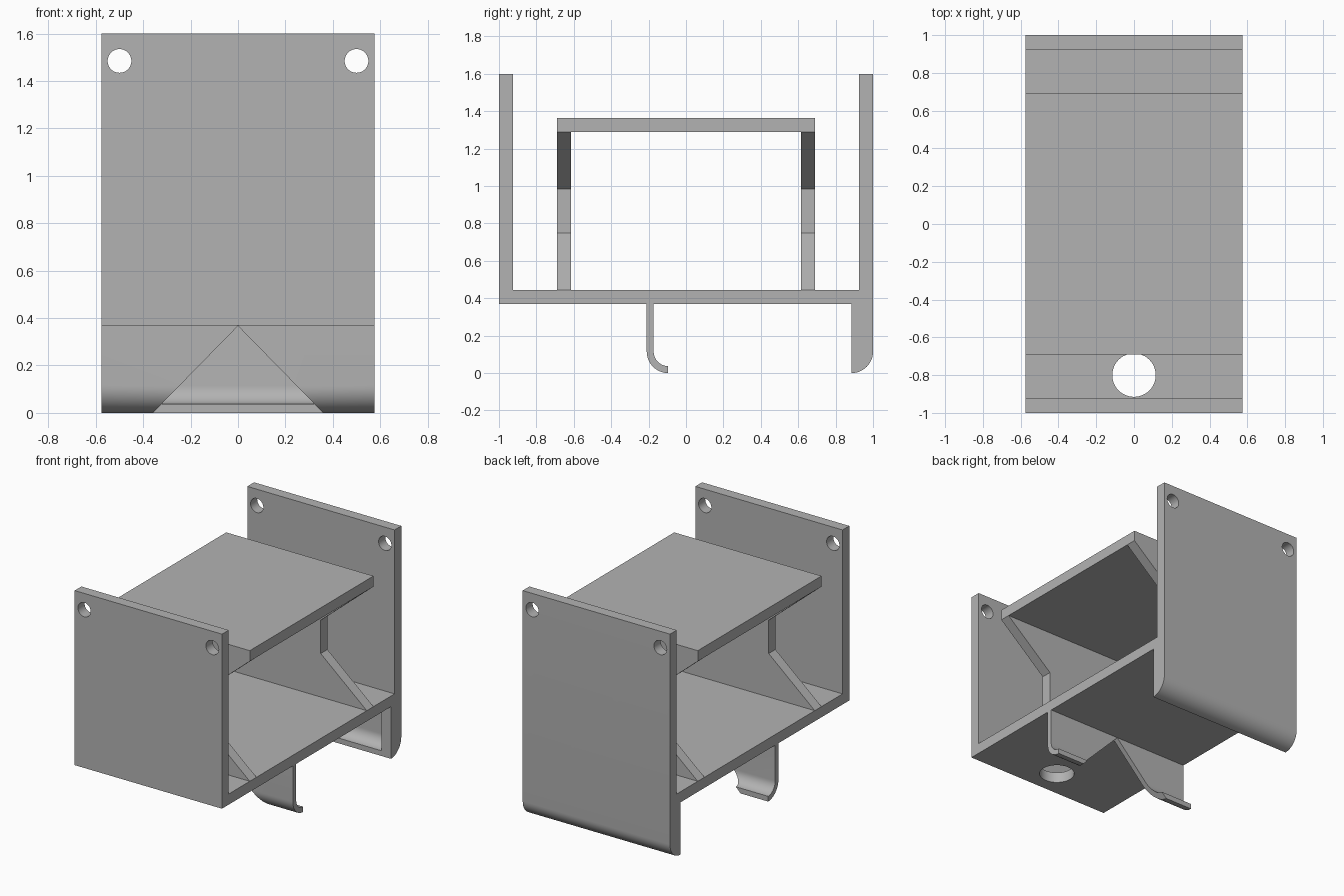
import bpy, bmesh
from math import sin, cos, radians

cube = bpy.data.objects.get("Cube")
if cube:
    bpy.data.objects.remove(cube, do_unlink=True)

W = 0.575        # half width
T = 0.075        # wall thickness
FLOOR = 0.368    # underside of the floor plate
R, SHELL = 0.115, 0.037   # bend radius and thin shell thickness

grey = bpy.data.materials.new("plain grey")
grey.use_nodes = True
grey.diffuse_color = (0.45, 0.45, 0.45, 1)
grey.node_tree.nodes["Principled BSDF"].inputs["Base Color"].default_value = grey.diffuse_color


def arc(cx, cy, r, a0, a1, n=12):
    angles = [radians(a0 + (a1 - a0) * i / n) for i in range(n + 1)]
    return [(cx + r * cos(a), cy + r * sin(a)) for a in angles]


def circle(cx, cy, r):
    return arc(cx, cy, r, 0, 360, 48)[:-1]


def prism(name, outline, axis, lo, hi):
    """Extrude a flat outline along an axis."""
    place = {"x": lambda p, d: (d, p[0], p[1]),
             "y": lambda p, d: (p[0], d, p[1]),
             "z": lambda p, d: (p[0], p[1], d)}[axis]
    bm = bmesh.new()
    rings = [[bm.verts.new(place(p, d)) for p in outline] for d in (lo, hi)]
    bm.faces.new(rings[0])
    bm.faces.new(rings[1])
    n = len(outline)
    for i in range(n):
        j = (i + 1) % n
        bm.faces.new((rings[0][i], rings[0][j], rings[1][j], rings[1][i]))
    bmesh.ops.recalc_face_normals(bm, faces=bm.faces)
    mesh = bpy.data.meshes.new(name)
    bm.to_mesh(mesh)
    bm.free()
    mesh.materials.append(grey)
    ob = bpy.data.objects.new(name, mesh)
    bpy.context.collection.objects.link(ob)
    return ob


def activate(ob):
    bpy.ops.object.select_all(action="DESELECT")
    ob.select_set(True)
    bpy.context.view_layer.objects.active = ob


def cut(ob, cutter):
    cutter.hide_render = True
    mod = ob.modifiers.new("cut", "BOOLEAN")
    mod.operation, mod.solver, mod.object = "DIFFERENCE", "EXACT", cutter
    activate(ob)
    bpy.ops.object.modifier_apply(modifier=mod.name)
    bpy.data.objects.remove(cutter, do_unlink=True)


# Channel frame: front wall, floor and back wall with a rounded lower skirt
top, floor_top = 1.6, FLOOR + T
bend_y = 1 - R
frame = prism("channel_frame",
              [(-1, FLOOR), (bend_y, FLOOR), (bend_y, 0)]
              + arc(bend_y, R, R, 270, 360)[1:]
              + [(1, top), (1 - T, top), (1 - T, floor_top),
                 (T - 1, floor_top), (T - 1, top), (-1, top)],
              "x", -W, W)

# Hollow inside the skirt, closed at both ends
cut(frame, prism("skirt_hollow",
                 [(bend_y - 0.03, FLOOR - 0.001), (bend_y - 0.03, SHELL)]
                 + arc(bend_y, R, R - SHELL, 270, 360)
                 + [(1 - SHELL, FLOOR - 0.001)],
                 "x", T - W, W - T))

# Corner holes in both walls and the large floor hole
for x in (-0.5, 0.5):
    cut(frame, prism("wall_hole", circle(x, 1.485, 0.05), "y", -1.2, 1.2))
cut(frame, prism("floor_hole", circle(0, -0.8, R), "z", 0.3, 0.6))

# Curled hook below the floor, with a triangular notch
hook_y = -0.095
hook = prism("hook",
             [(hook_y - R, FLOOR)] + arc(hook_y, R, R, 180, 270)
             + arc(hook_y, R, R - SHELL, 270, 180)
             + [(hook_y - R + SHELL, FLOOR)],
             "x", -W, W)
cut(hook, prism("hook_notch", [(-0.379, -0.02), (0.379, -0.02), (0, FLOOR - 0.001)],
                "y", -0.4, 0.1))

# Waisted supports carrying the shelf
shelf_z, waist, end = 1.29, 0.215, 0.69
right_side = [(W, floor_top), (waist, 0.75), (waist, 0.985), (W, shelf_z)]
support = right_side + [(-x, z) for x, z in reversed(right_side)]
parts = [frame, hook,
         prism("front_support", support, "y", -end, T - end),
         prism("back_support", support, "y", end - T, end),
         prism("shelf", [(-end, shelf_z), (end, shelf_z),
                         (end, shelf_z + T), (-end, shelf_z + T)], "x", -W, W)]

for ob in parts:
    activate(ob)
    bpy.ops.object.shade_smooth_by_angle(angle=radians(30))
